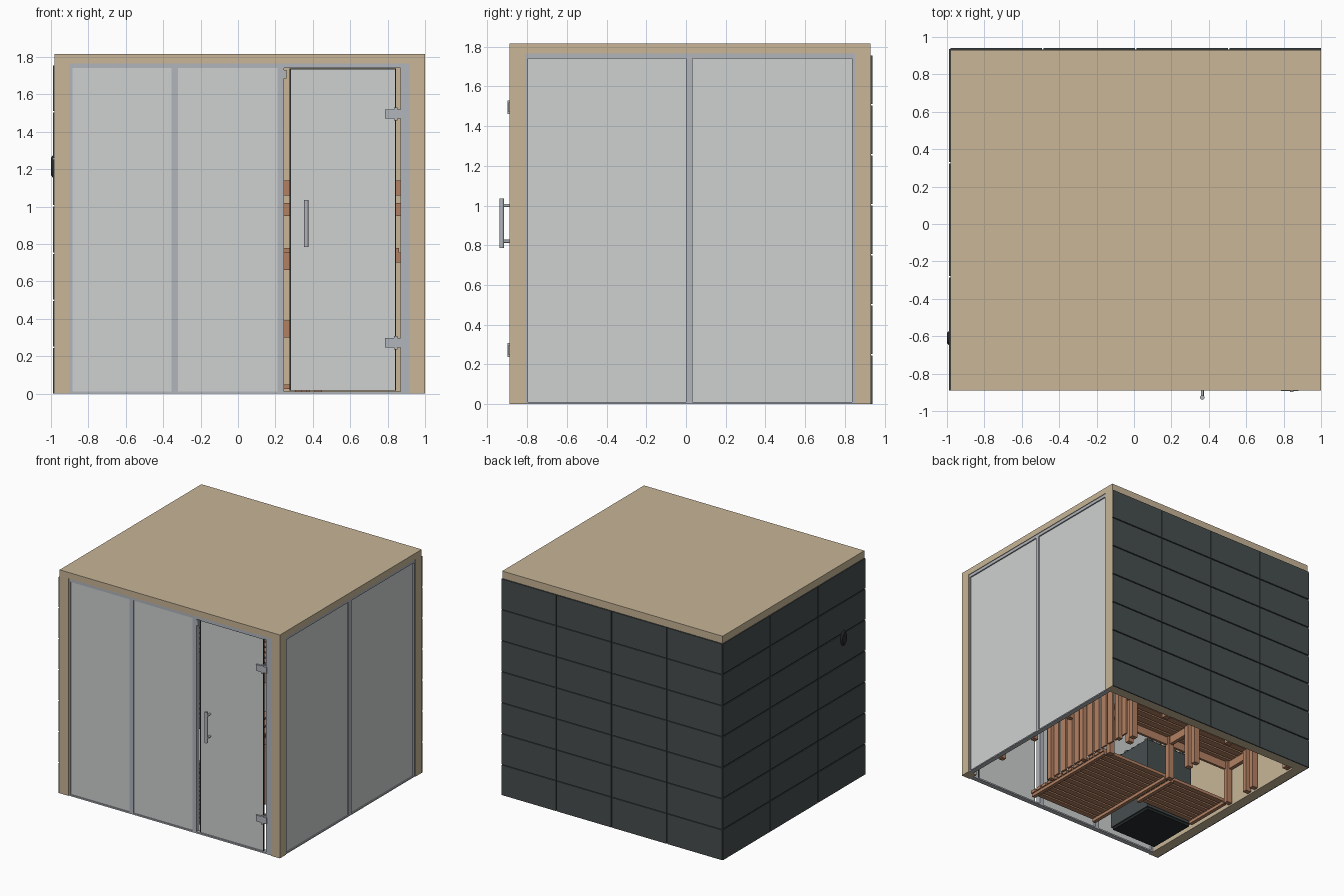
import bpy, bmesh, math, random
from mathutils import Matrix, Vector

if "Cube" in bpy.data.objects:
    bpy.data.objects.remove(bpy.data.objects["Cube"])

random.seed(4)


def mat(name, r, g, b):
    m = bpy.data.materials.new(name)
    m.diffuse_color = (r, g, b, 1)
    m.use_nodes = True
    m.node_tree.nodes["Principled BSDF"].inputs["Base Color"].default_value = m.diffuse_color
    return m


PINE = mat("pale pine", 0.58, 0.465, 0.31)
GLASS = mat("frosted glass", 0.62, 0.64, 0.63)
METAL = mat("aluminium", 0.44, 0.46, 0.50)
TILE = mat("slate tile", 0.062, 0.075, 0.078)
BACKING = mat("dark joint", 0.02, 0.025, 0.026)
CEDAR = mat("red cedar", 0.45, 0.22, 0.125)
STONE = mat("stone grey", 0.16, 0.17, 0.17)


def finish(name, bm, material):
    me = bpy.data.meshes.new(name)
    bm.to_mesh(me)
    bm.free()
    me.materials.append(material)
    ob = bpy.data.objects.new(name, me)
    bpy.context.collection.objects.link(ob)
    return ob


def boxes(name, material, items):
    """One object from boxes given as (x0, x1, y0, y1, z0, z1)."""
    bm = bmesh.new()
    for x0, x1, y0, y1, z0, z1 in items:
        c = Vector(((x0 + x1) / 2, (y0 + y1) / 2, (z0 + z1) / 2))
        m = Matrix.Translation(c) @ Matrix.Diagonal((x1 - x0, y1 - y0, z1 - z0, 1))
        bmesh.ops.create_cube(bm, size=1, matrix=m)
    return finish(name, bm, material)


def split(a, b, n, gap=0.0):
    """n equal intervals from a to b, with a gap between neighbours."""
    w = (b - a + gap) / n
    return [(a + i * w, a + (i + 1) * w - gap) for i in range(n)]


# Plank walls, corner post and roof
H = 1.765
rows = split(0, H, 18)
boxes("left_plank_wall", PINE, [(-0.98, -0.90, -0.89, 0.93, a, b) for a, b in rows])
boxes("back_plank_wall", PINE, [(-0.90, 1.0, 0.85, 0.93, a, b) for a, b in rows])
boxes("corner_post", PINE, [(0.92, 1.0, -0.89, -0.81, a, b) for a, b in rows])
boxes("roof_planks", PINE, [(a, b, -0.89, 0.93, H, 1.815) for a, b in split(-0.98, 1.0, 19)])

# Slate cladding on back and left
courses = split(0.0, 1.755, 7, 0.008)
boxes("back_tiles", TILE, [(a, b, 0.932, 0.94, c, d)
                           for a, b in split(-0.98, 1.0, 4, 0.008) for c, d in courses])
boxes("left_tiles", TILE, [(-0.988, -0.982, a, b, c, d)
                           for a, b in split(-0.89, 0.935, 3, 0.008) for c, d in courses])
boxes("tile_backing", BACKING, [(-0.98, 1.0, 0.93, 0.932, 0, 1.755),
                                (-0.982, -0.98, -0.89, 0.93, 0, 1.755)])

# Control plate on the left wall, tapered outward
bm = bmesh.new()
bmesh.ops.create_cone(bm, cap_ends=True, segments=24, radius1=0.5, radius2=0.36, depth=1,
                      matrix=Matrix.Translation((-0.993, -0.61, 1.215))
                      @ Matrix.Diagonal((0.014, 0.08, 0.13, 1))
                      @ Matrix.Rotation(-math.pi / 2, 4, 'Y'))
finish("wall_control", bm, BACKING)

# Front frame, fixed panes and door
F0, F1 = -0.885, -0.845
boxes("front_frame", METAL, [
    (-0.90, -0.885, F0, F1, 0, H), (-0.355, -0.32, F0, F1, 0, H),
    (0.21, 0.245, F0, F1, 0, H), (0.87, 0.92, F0, F1, 0, H),
    (-0.885, 0.87, F0, F1, 1.74, H), (-0.885, 0.87, F0, F1, 0, 0.012)])
boxes("front_panes", GLASS, [(-0.885, -0.355, -0.878, -0.862, 0.012, 1.74),
                             (-0.32, 0.21, -0.878, -0.862, 0.012, 1.74)])
boxes("glass_door", GLASS, [(0.283, 0.84, -0.88, -0.865, 0.016, 1.733)])
boxes("door_seals", BACKING, [(0.276, 0.283, -0.88, -0.865, 0.016, 1.738),
                              (0.84, 0.846, -0.88, -0.865, 0.016, 1.738),
                              (0.283, 0.84, -0.88, -0.865, 1.733, 1.738)])
boxes("door_hinges", METAL, [b for z in (0.272, 1.495) for b in (
    (0.785, 0.835, -0.893, -0.852, z - 0.025, z + 0.025),
    (0.835, 0.852, -0.898, -0.848, z - 0.035, z + 0.035),
    (0.852, 0.88, -0.893, -0.852, z - 0.025, z + 0.025))])
boxes("door_catch", METAL, [(0.245, 0.258, -0.88, -0.85, 1.685, 1.73)])

# Door handle: upright bar on two standoffs
bm = bmesh.new()
bmesh.ops.create_cone(bm, cap_ends=True, segments=20, radius1=0.012, radius2=0.012, depth=0.25,
                      matrix=Matrix.Translation((0.365, -0.928, 0.91)))
for z in (0.82, 1.0):
    bmesh.ops.create_cone(bm, cap_ends=True, segments=16, radius1=0.008, radius2=0.008, depth=0.055,
                          matrix=Matrix.Translation((0.365, -0.905, z))
                          @ Matrix.Rotation(math.pi / 2, 4, 'X'))
handle = finish("door_handle", bm, METAL)
bpy.context.view_layer.objects.active = handle
handle.select_set(True)
bpy.ops.object.shade_smooth_by_angle()

# Right side frame and panes
R0, R1 = 0.955, 0.995
boxes("side_frame", METAL, [
    (R0, R1, -0.81, -0.797, 0, H), (R0, R1, 0.0, 0.033, 0, H), (R0, R1, 0.835, 0.85, 0, H),
    (R0, R1, -0.797, 0.835, 1.74, H), (R0, R1, -0.797, 0.835, 0, 0.01)])
boxes("side_panes", GLASS, [(0.967, 0.985, -0.797, 0.0, 0.01, 1.74),
                            (0.967, 0.985, 0.033, 0.835, 0.01, 1.74)])


# Slatted boards: slats along x on two or more cross rails
def slatted(name, x0, x1, y0, y1, z0, z1, n, rails):
    items = [(x0, x1, a, b, z1 - 0.025, z1) for a, b in split(y0, y1, n, 0.016)]
    items += [(x - 0.015, x + 0.015, y0, y1, z0, z1 - 0.025) for x in rails]
    boxes(name, CEDAR, items)


slatted("floor_board_main", -0.28, 0.38, -0.79, 0.08, 0.0, 0.05, 14, (-0.255, 0.355))
slatted("floor_board_side", -0.87, -0.29, -0.33, 0.08, 0.0, 0.05, 7, (-0.85, -0.32))

# Low step bench
slatted("step_bench", -0.89, 0.38, 0.09, 0.36, 0.30, 0.39, 4, (-0.87, -0.27, 0.33))
boxes("step_bench_frame", CEDAR,
      [(x - 0.025, x + 0.025, y - 0.02, y + 0.02, 0, 0.365)
       for x in (-0.86, -0.27, 0.33) for y in (0.11, 0.34)]
      + [(-0.89, 0.38, 0.09, 0.11, 0.30, 0.365)])

# High bench along the back
slatted("back_bench", -0.89, 0.40, 0.40, 0.84, 0.68, 0.78, 6, (-0.87, -0.27, 0.36))
boxes("back_bench_frame", CEDAR,
      [(x - 0.025, x + 0.025, y - 0.02, y + 0.02, 0, 0.755)
       for x in (-0.86, -0.27, 0.36) for y in (0.42, 0.82)]
      + [(-0.89, 0.40, 0.39, 0.41, 0.66, 0.755)])

# High bench along the right side with a picket skirt
boxes("side_bench", CEDAR,
      [(a, b, -0.56, 0.84, 0.755, 0.78) for a, b in split(0.40, 0.94, 7, 0.016)]
      + [(0.40, 0.94, y, y + 0.03, 0.70, 0.755) for y in (-0.56, -0.1, 0.33, 0.81)]
      + [(x - 0.02, x + 0.02, y - 0.02, y + 0.02, 0, 0.755)
         for x in (0.43, 0.925) for y in (-0.49, -0.1, 0.33)])
boxes("bench_pickets", CEDAR,
      [(0.40, 0.415, a, b, 0.03, 0.68) for a, b in split(-0.56, 0.40, 12, 0.02)]
      + [(0.415, 0.43, -0.56, 0.40, 0.62, 0.70)])

# Backrest rails on the back wall
boxes("backrest", CEDAR, [(-0.85, 0.90, 0.80, 0.82, 0.95, 1.02), (-0.85, 0.90, 0.80, 0.82, 1.06, 1.14)]
      + [(x, x + 0.04, 0.82, 0.85, 0.92, 1.17) for x in (-0.8, -0.02, 0.8)])

# Heater with stones
boxes("heater_body", TILE, [(-0.87, -0.43, -0.79, -0.35, 0.02, 0.62)])
boxes("heater_base", BACKING, [(-0.86, -0.44, -0.78, -0.36, 0.0, 0.02)])
bm = bmesh.new()
for i in range(5):
    for j in range(5):
        bmesh.ops.create_icosphere(bm, subdivisions=1, radius=random.uniform(0.04, 0.05),
                                   matrix=Matrix.Translation((-0.81 + i * 0.08, -0.73 + j * 0.08,
                                                              random.uniform(0.62, 0.65))))
finish("heater_stones", bm, STONE)
